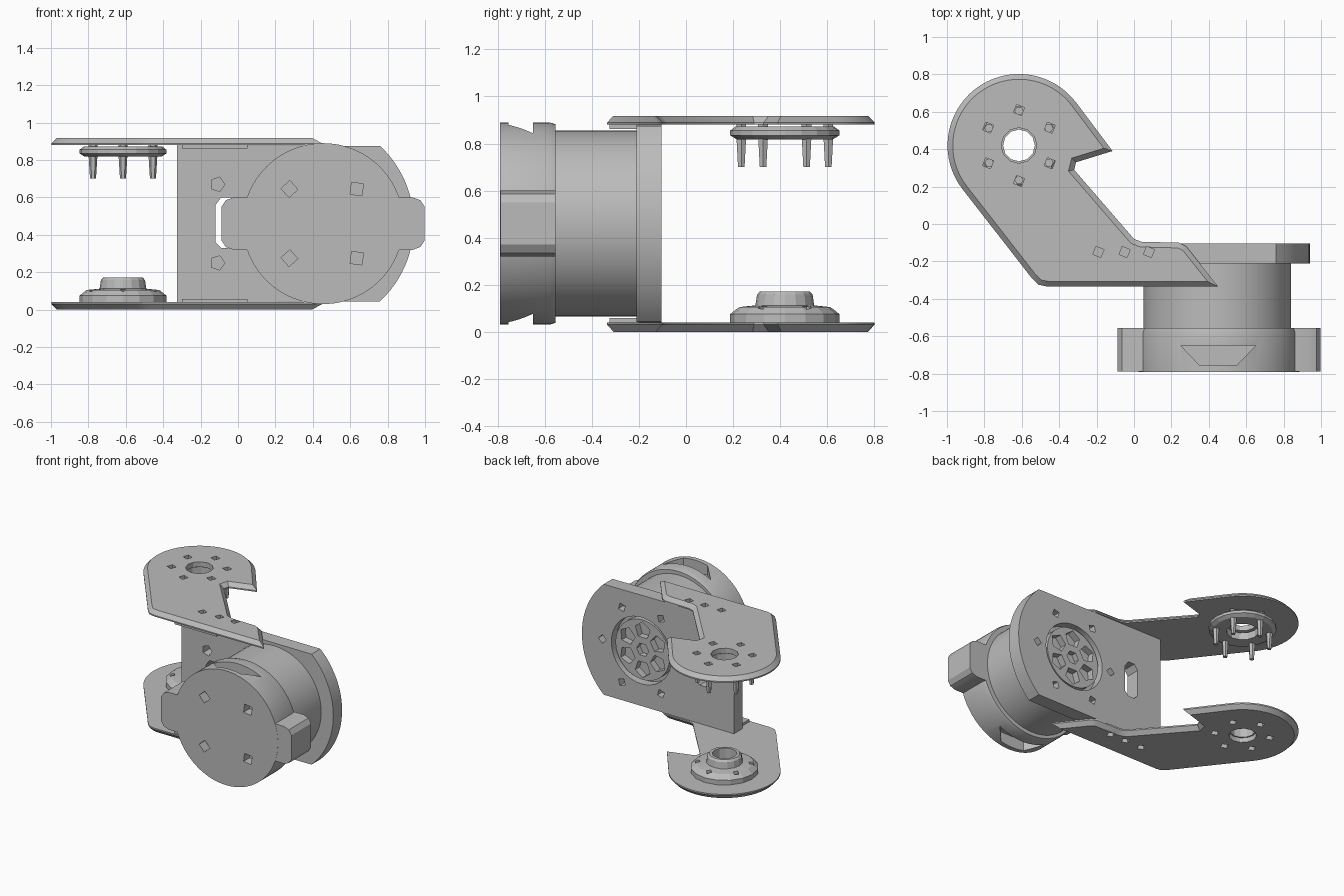
import bpy, bmesh
from math import sin, cos, pi, radians
from mathutils import Vector

if "Cube" in bpy.data.objects:
    bpy.data.objects.remove(bpy.data.objects["Cube"])

metal = bpy.data.materials.new("matte grey")
metal.use_nodes = True
GREY = (0.5, 0.5, 0.5, 1)
metal.diffuse_color = GREY
metal.node_tree.nodes["Principled BSDF"].inputs["Base Color"].default_value = GREY

MID = 0.46               # height of the motor axis
MX = 0.445               # motor axis across
JX, JY = -0.615, 0.42    # joint axis


def circle(cx, cy, r, n=48, start=0.0):
    return [(cx + r * cos(start + 2 * pi * i / n), cy + r * sin(start + 2 * pi * i / n)) for i in range(n)]


def arc(cx, cy, r, a0, a1, n):
    return [(cx + r * cos(radians(a0 + (a1 - a0) * i / n)),
             cy + r * sin(radians(a0 + (a1 - a0) * i / n))) for i in range(n + 1)]


def inset(pts, d):
    """Move a counter-clockwise outline inward with mitred corners."""
    out = []
    for i, p in enumerate(pts):
        p = Vector(p)
        a = (p - Vector(pts[i - 1])).normalized()
        b = (Vector(pts[(i + 1) % len(pts)]) - p).normalized()
        na, nb = Vector((-a.y, a.x)), Vector((-b.y, b.x))
        q = p + (na + nb) * d / max(1 + na.dot(nb), 0.4)
        out.append((q.x, q.y))
    return out


def stack(bm, layers, axis):
    """Skin a closed, outward-facing solid through matching outlines at given depths."""
    layers = sorted(layers, key=lambda layer: layer[1])
    pts = layers[0][0]
    area = sum(p[0] * q[1] - p[1] * q[0] for p, q in zip(pts, pts[1:] + pts[:1]))
    flip = (area < 0) != (axis == "Y")
    rings = []
    for pts, d in layers:
        if flip:
            pts = pts[::-1]
        rings.append([bm.verts.new((u, v, d) if axis == "Z" else (u, d, v)) for u, v in pts])
    for lo, hi in zip(rings, rings[1:]):
        for i in range(len(lo)):
            j = (i + 1) % len(lo)
            bm.faces.new((lo[i], lo[j], hi[j], hi[i]))
    bm.faces.new(rings[0][::-1])
    bm.faces.new(rings[-1])


def solid(name, parts, axis="Z"):
    """One object from a list of layer stacks."""
    bm = bmesh.new()
    for layers in parts:
        stack(bm, layers, axis)
    me = bpy.data.meshes.new(name)
    bm.to_mesh(me)
    bm.free()
    ob = bpy.data.objects.new(name, me)
    bpy.context.collection.objects.link(ob)
    me.materials.append(metal)
    return ob


def activate(ob):
    bpy.ops.object.select_all(action="DESELECT")
    ob.select_set(True)
    bpy.context.view_layer.objects.active = ob


def cut(ob, parts, axis="Z"):
    cutter = solid("cutter", parts, axis)
    cutter.hide_render = True
    mod = ob.modifiers.new("holes", "BOOLEAN")
    mod.operation, mod.solver, mod.object = "DIFFERENCE", "EXACT", cutter
    activate(ob)
    bpy.ops.object.modifier_apply(modifier=mod.name)
    bpy.data.objects.remove(cutter)


def smooth(ob):
    activate(ob)
    bpy.ops.object.shade_smooth_by_angle(angle=radians(30))


def prism(pts, d0, d1):
    return [(pts, d0), (pts, d1)]


def bolts(r):
    return [(JX + r * cos(radians(30 + 60 * i)), JY + r * sin(radians(30 + 60 * i))) for i in range(6)]


# Two bracket sheets with bevelled outer rims
outline = arc(JX, JY, 0.382, 37, 218, 32) + [
    (-0.55, -0.285), (-0.51, -0.325), (-0.46, -0.335), (0.45, -0.335), (0.28, -0.12), (0.24, -0.10),
    (0.04, -0.095), (0.0, -0.08), (-0.32, 0.29), (-0.31, 0.33), (-0.115, 0.39)]
rim = inset(outline, 0.028)
for name, inner, outer in (("top_sheet", 0.88, 0.918), ("bottom_sheet", 0.04, 0.0)):
    step = inner + (outer - inner) * 0.25
    sheet = solid(name, [[(outline, inner), (outline, step), (rim, outer)]])
    lo, hi = min(inner, outer) - 0.05, max(inner, outer) + 0.05
    holes = [prism(circle(x, y, 0.032, 4, 0.4), lo, hi)
             for x, y in bolts(0.19) + [(-0.19, -0.15), (-0.05, -0.15), (0.08, -0.15)]]
    cut(sheet, holes + [prism(circle(JX, JY, 0.095, 12), lo, hi)])
    smooth(sheet)

# Thin tabs joining the sheets to the upright plate
for name, z in (("top_tab", 0.862), ("bottom_tab", 0.038)):
    solid(name, [prism([(-0.3, -0.325), (0.05, -0.325), (0.05, -0.2), (-0.3, -0.2)], z, z + 0.02)])

# Upright plate with rounded end, servo recess, bolt holes and cable slot
plate = solid("upright_plate", [prism(
    [(-0.325, 0.88), (-0.325, 0.04)] + arc(0.372, MID, 0.568, -47, 47, 24), -0.21, -0.105)], "Y")
slot = [(-0.12, 0.36), (-0.09, 0.33), (-0.04, 0.33), (-0.01, 0.36),
        (-0.01, 0.56), (-0.04, 0.60), (-0.09, 0.60), (-0.12, 0.56)]
plate_cuts = [prism(circle(MX, MID, 0.25), -0.17, 0), prism(slot, -0.4, 0)]
plate_cuts += [prism(circle(-0.11, z, 0.04, 5), -0.4, -0.13) for z in (0.25, 0.67)]
for i in range(6):
    a = i * pi / 3
    plate_cuts.append(prism(circle(MX + 0.325 * cos(a), MID + 0.325 * sin(a), 0.033, 4, a), -0.16, 0))
cut(plate, plate_cuts, "Y")
smooth(plate)

# Servo horn sitting in the recess
horn = solid("servo_horn", [prism(circle(MX, MID, 0.225), -0.19, -0.12)], "Y")
petals = [prism(circle(MX, MID, 0.05, 6), -0.16, 0)]
for i in range(6):
    a = i * pi / 3 + pi / 6
    petals.append(prism(circle(MX + 0.145 * cos(a), MID + 0.145 * sin(a), 0.064, 5, a), -0.17, 0))
cut(horn, petals, "Y")
smooth(horn)

# Motor body
smooth(solid("motor_body", [prism(circle(MX, MID, 0.395, 64), -0.57, -0.2)], "Y"))

# Motor front cap with pockets at the top and bottom and four screw pits
CX = 0.455
cap = solid("motor_cap", [[(circle(CX, MID, 0.43, 96), -0.79), (circle(CX, MID, 0.43, 96), -0.58),
                           (circle(CX, MID, 0.422, 96), -0.555)]], "Y")
pocket = [(0.25, -0.65), (0.35, -0.755), (0.55, -0.755), (0.65, -0.65)]
cut(cap, [prism(pocket, MID + s * 0.345, MID + s * 0.55) for s in (1, -1)])
pits = [prism(circle(CX + dx, MID + dz, 0.045, 4, 0.3 + dx * 2), -0.9, -0.72)
        for dx in (-0.18, 0.18) for dz in (-0.185, 0.185)]
cut(cap, pits, "Y")
smooth(cap)

# Side ears of the cap
for name, s in (("left_ear", 1), ("right_ear", -1)):
    half = [(0.36, 0.14), (0.48, 0.14), (0.52, 0.125), (0.543, 0.09)]
    tip = [(CX + s * u, MID + v) for u, v in half] + [(CX + s * u, MID - v) for u, v in half[::-1]]
    smooth(solid(name, [prism(tip, -0.789, -0.555)], "Y"))

# Upper joint horn with hanging pins
upper = solid("upper_horn", [[
    (circle(JX, JY, 0.205, 20), 0.818), (circle(JX, JY, 0.232, 20), 0.835),
    (circle(JX, JY, 0.232, 20), 0.855), (circle(JX, JY, 0.21, 20), 0.872)]])
cut(upper, [prism(circle(JX, JY, 0.11, 12), 0.7, 1)])
for i, (x, y) in enumerate(bolts(0.185)):
    solid(f"horn_pin_{i + 1}", [[(circle(x, y, 0.016, 6), 0.70), (circle(x, y, 0.024, 6), 0.83),
                                 (circle(x, y, 0.024, 6), 0.885)]])

# Lower joint horn with raised hub
lower = solid("lower_horn", [[
    (circle(JX, JY, 0.232, 16), 0.035), (circle(JX, JY, 0.232, 16), 0.075),
    (circle(JX, JY, 0.195, 16), 0.105), (circle(JX, JY, 0.125, 16), 0.112),
    (circle(JX, JY, 0.118, 16), 0.158), (circle(JX, JY, 0.105, 16), 0.172)]])
cut(lower, [prism(circle(JX, JY, 0.085, 12), -0.1, 0.3)]
    + [prism(circle(x, y, 0.022, 4), -0.1, 0.3) for x, y in bolts(0.185)])
